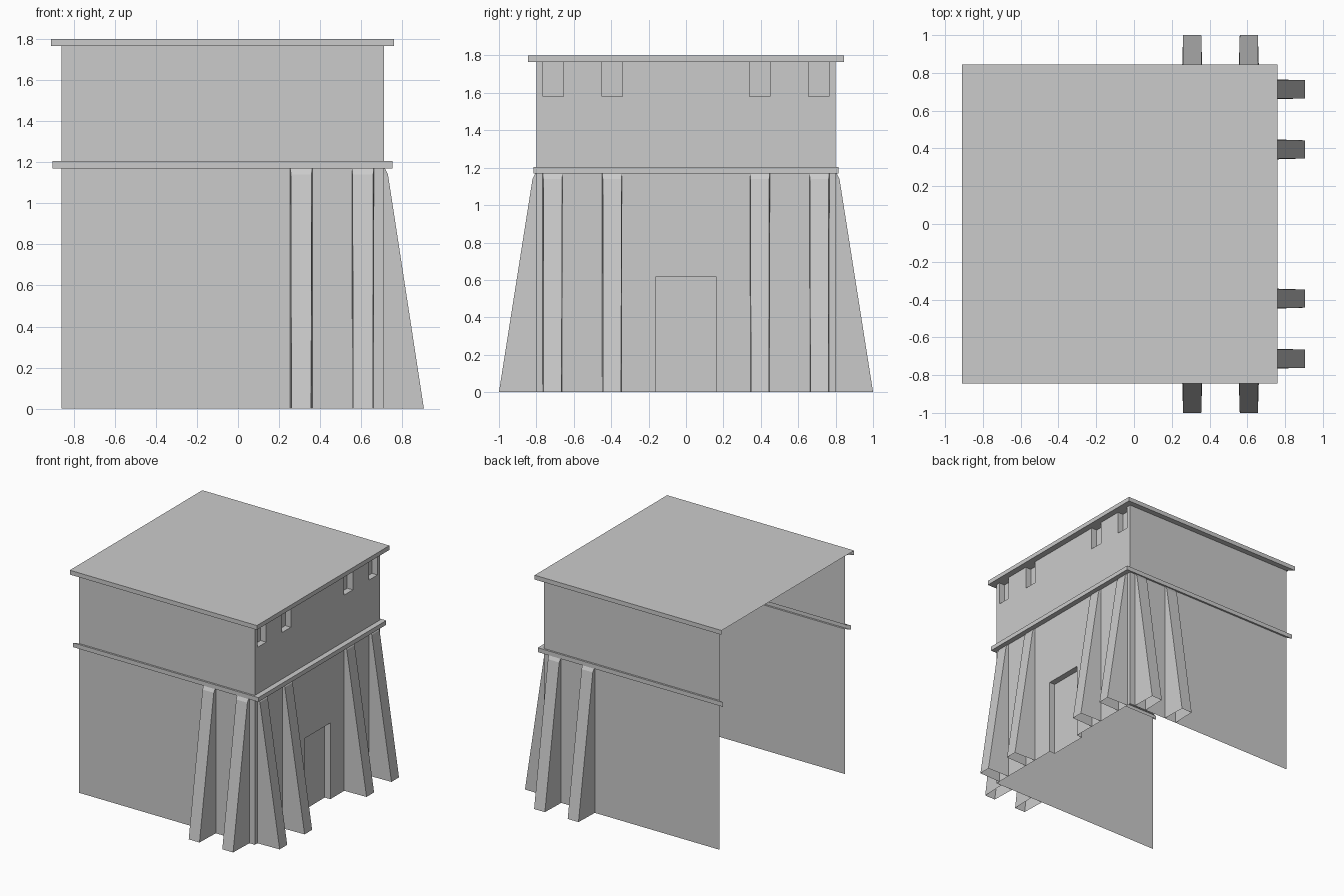
import bpy, bmesh

if "Cube" in bpy.data.objects:
    bpy.data.objects.remove(bpy.data.objects["Cube"])

X0, X1, Y = -0.86, 0.71, 0.80      # wall shell extents (back at X0 is open)
Z_BAND0, Z_BAND1, Z_ROOF0, Z_ROOF1 = 1.17, 1.205, 1.765, 1.80
DEPTH = 0.05                       # recess depth


def finish(name, bm):
    bmesh.ops.remove_doubles(bm, verts=bm.verts, dist=1e-5)
    me = bpy.data.meshes.new(name)
    bm.to_mesh(me)
    bm.free()
    ob = bpy.data.objects.new(name, me)
    bpy.context.collection.objects.link(ob)
    return ob


def quad(bm, *pts):
    return bm.faces.new([bm.verts.new(p) for p in pts])


def strip(bm, lower, upper):
    """Quads between two matching open paths."""
    for i in range(len(lower) - 1):
        quad(bm, lower[i], lower[i + 1], upper[i + 1], upper[i])


def path(dx, dy, z):
    """U-shaped plan outline, offset outward from the walls."""
    return [(X0 - dx, -Y - dy, z), (X1 + dx, -Y - dy, z),
            (X1 + dx, Y + dy, z), (X0 - dx, Y + dy, z)]


def walls(name, z0, z1, openings):
    """Two plain side walls plus a front wall with recessed openings (y0, y1, z0, z1)."""
    bm = bmesh.new()
    a, b = path(0, 0, z0), path(0, 0, z1)
    strip(bm, a[:2], b[:2])
    strip(bm, a[2:], b[2:])
    ys = sorted({-Y, Y} | {v for o in openings for v in o[:2]})
    zs = sorted({z0, z1} | {v for o in openings for v in o[2:]})
    for ya, yb in zip(ys, ys[1:]):
        for za, zb in zip(zs, zs[1:]):
            ym, zm = (ya + yb) / 2, (za + zb) / 2
            if not any(o[0] < ym < o[1] and o[2] < zm < o[3] for o in openings):
                quad(bm, (X1, ya, za), (X1, yb, za), (X1, yb, zb), (X1, ya, zb))
    for ya, yb, za, zb in openings:
        lo, hi = ([(X1, ya, z), (X1 - DEPTH, ya, z), (X1 - DEPTH, yb, z), (X1, yb, z)]
                  for z in (za, zb))
        strip(bm, lo, hi)
        quad(bm, *hi)                  # head
        if za > 0:
            quad(bm, *reversed(lo))    # sill
    bmesh.ops.remove_doubles(bm, verts=bm.verts, dist=1e-5)
    bmesh.ops.dissolve_limit(bm, angle_limit=0.01, verts=bm.verts, edges=bm.edges)
    return finish(name, bm)


def moulding(name, profile, cap=False):
    """Hollow ledge swept round the three walls."""
    bm = bmesh.new()
    rings = [path(*p) for p in profile]
    for a, b in zip(rings, rings[1:]):
        strip(bm, a, b)
    if cap:
        quad(bm, *rings[-1])
    return finish(name, bm)


# Walls with door and window recesses
walls("lower_walls", 0, Z_BAND0, [(-0.163, 0.163, 0, 0.615)])
walls("upper_walls", Z_BAND1, Z_ROOF0,
      [(s * c - 0.055, s * c + 0.055, 1.58, Z_ROOF0) for s in (-1, 1) for c in (0.395, 0.71)])

# Middle ledge and flat roof
moulding("middle_ledge", [(0, 0, Z_BAND0), (0.043, 0.015, Z_BAND0),
                          (0.043, 0.015, Z_BAND1), (0, 0, Z_BAND1)])
moulding("flat_roof", [(0, 0, Z_ROOF0), (0.05, 0.045, Z_ROOF0), (0.05, 0.045, Z_ROOF1)], cap=True)


def buttress(name, place):
    """Sloped pier; place maps (sideways, outward, z) to model space."""
    bm = bmesh.new()
    levels = [(0.195, 0.048, 0), (0.02, 0.050, 1.14), (0.005, 0.053, Z_BAND0)]
    rings = [[place(u, v, z) for u, v in ((-0.054, 0), (-w, out), (w, out), (0.054, 0))]
             for out, w, z in levels]
    for a, b in zip(rings, rings[1:]):
        strip(bm, a, b)
    quad(bm, *rings[-1])
    bmesh.ops.remove_doubles(bm, verts=bm.verts, dist=1e-5)
    bmesh.ops.recalc_face_normals(bm, faces=bm.faces)
    top = max(bm.faces, key=lambda f: f.calc_center_median().z)
    if top.normal.z < 0:
        bmesh.ops.reverse_faces(bm, faces=bm.faces)
    return finish(name, bm)


# Buttresses on the door wall and on both side walls
for s in (-1, 1):
    for c in (0.395, 0.713):
        buttress("door_wall_buttress", lambda u, v, z: (X1 + v, s * c + u, z))
    for c in (0.308, 0.608):
        buttress("side_wall_buttress", lambda u, v, z: (c + u, s * (Y + v * 1.026), z))
